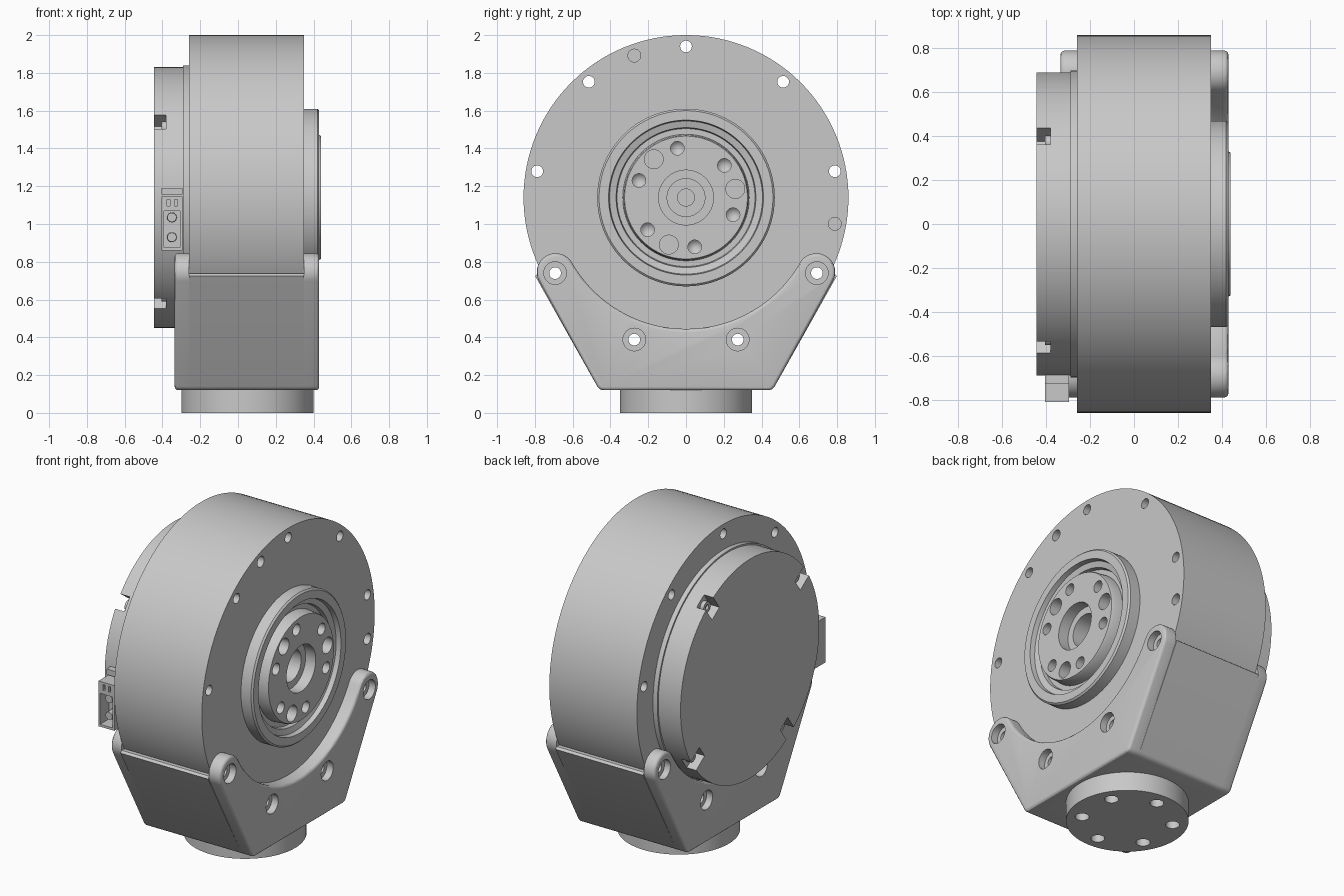
import bpy
import bmesh
from math import sin, cos, radians, tau
from mathutils import Matrix, Vector

if "Cube" in bpy.data.objects:
    bpy.data.objects.remove(bpy.data.objects["Cube"], do_unlink=True)

HUB_Z = 1.14          # height of the motor axis
BOLT_R = 0.80         # bolt circle of the housing
grey = bpy.data.materials.new("light_grey_metal")
grey.use_nodes = True
GREY = (0.58, 0.58, 0.58, 1)
grey.diffuse_color = GREY
grey.node_tree.nodes["Principled BSDF"].inputs["Base Color"].default_value = GREY


def finish(name, bm):
    bmesh.ops.recalc_face_normals(bm, faces=bm.faces)
    mesh = bpy.data.meshes.new(name)
    bm.to_mesh(mesh)
    bm.free()
    mesh.materials.append(grey)
    obj = bpy.data.objects.new(name, mesh)
    bpy.context.collection.objects.link(obj)
    return obj


def lathe(bm, profile, centre, steps=32, upright=False):
    """Spin (along, radius) points about the x axis, or the z axis if upright."""
    part = bmesh.new()
    verts = [part.verts.new((a, 0, r)) for a, r in profile]
    edges = [part.edges.new(pair) for pair in zip(verts, verts[1:])]
    bmesh.ops.spin(part, geom=verts + edges, cent=(0, 0, 0), axis=(1, 0, 0),
                   angle=tau, steps=steps)
    bmesh.ops.remove_doubles(part, verts=part.verts, dist=1e-5)
    bmesh.ops.recalc_face_normals(part, faces=part.faces)
    turn = Matrix.Rotation(radians(-90), 4, 'Y') if upright else Matrix()
    part.transform(Matrix.Translation(centre) @ turn)
    tmp = bpy.data.meshes.new("tmp")
    part.to_mesh(tmp)
    part.free()
    bm.from_mesh(tmp)
    bpy.data.meshes.remove(tmp)


def rod(bm, a0, a1, r, centre, steps=32, upright=False):
    lathe(bm, [(a0, 0), (a0, r), (a1, r), (a1, 0)], centre, steps, upright)


def box(bm, lo, hi, turn=Matrix()):
    lo, hi = Vector(lo), Vector(hi)
    size = Matrix.Diagonal((*(hi - lo), 1))
    bmesh.ops.create_cube(bm, size=1,
                          matrix=turn @ Matrix.Translation((lo + hi) / 2) @ size)


def cut(obj, cutter_bm):
    cutter = finish("cutter", cutter_bm)
    cutter.hide_render = True
    mod = obj.modifiers.new("cut", 'BOOLEAN')
    mod.operation, mod.solver, mod.object = 'DIFFERENCE', 'EXACT', cutter
    bpy.context.view_layer.objects.active = obj
    bpy.ops.object.modifier_apply(modifier=mod.name)
    bpy.data.objects.remove(cutter, do_unlink=True)


def around(angle, r):
    """Point on a circle about the motor axis, angle from +y towards +z."""
    a = radians(angle)
    return (0, r * cos(a), HUB_Z + r * sin(a))


def arc(cy, cz, r, start, end, n):
    steps = [radians(start + (end - start) * i / n) for i in range(n + 1)]
    return [(cy + r * cos(a), cz + r * sin(a)) for a in steps]


def bolt_holes():
    bm = bmesh.new()
    for i in range(9):
        rod(bm, -0.6, 0.6, 0.031, around(90 + 40 * i, BOLT_R), 24)
    return bm


# Housing with output flange, recessed seal ring and stepped bore
bm = bmesh.new()
lathe(bm, [(-0.26, 0), (-0.26, 0.86), (0.35, 0.86), (0.35, 0.47), (0.42, 0.47),
           (0.43, 0.46), (0.43, 0.41), (0.40, 0.405), (0.39, 0.37), (0.365, 0.365),
           (0.365, 0.335), (0.43, 0.33), (0.44, 0.325), (0.44, 0.145), (0.37, 0.145),
           (0.37, 0.10), (0.2, 0.10), (0.2, 0.045), (0.1, 0.045), (0.1, 0)],
      (0, 0, HUB_Z), 128)
housing = finish("motor_housing", bm)
cut(housing, bolt_holes())

# Blind pin holes in the rim and the ring of holes in the output disc
bm = bmesh.new()
for angle in (110, -10):
    rod(bm, 0.15, 0.5, 0.034, around(angle, BOLT_R), 24)
for angle in (10, 130, 250):
    rod(bm, 0.36, 0.5, 0.05, around(angle, 0.265), 32)
    for side in (-30, 30):
        lathe(bm, [(0.35, 0), (0.39, 0.036), (0.5, 0.036), (0.5, 0)],
              around(angle + side, 0.265), 24)
cut(housing, bm)

# Rear cover with four rim notches
bm = bmesh.new()
lathe(bm, [(-0.445, 0), (-0.445, 0.69), (-0.29, 0.69), (-0.29, 0.70),
           (-0.255, 0.70), (-0.255, 0)], (0, 0, HUB_Z), 128)
cover = finish("rear_cover", bm)
notches, screws = bmesh.new(), bmesh.new()
for i in range(4):
    angle = 54.5 + 90 * i
    turn = Matrix.Translation((0, 0, HUB_Z)) @ Matrix.Rotation(radians(angle), 4, 'X')
    box(notches, (-0.6, 0.585, -0.045), (-0.38, 0.8, 0.045), turn)
    lathe(screws, [(-0.37, 0), (-0.37, 0.034), (-0.405, 0.034), (-0.405, 0.016),
                   (-0.39, 0.016), (-0.39, 0)], around(angle, 0.635), 24)
cut(cover, notches)
screw_heads = finish("cover_screws", screws)

# Bracket outline: half of it, from the bottom corner over the lobe
LOBE_Y, LOBE_Z = 0.69, 0.745
corner = arc(0.435, 0.16, 0.04, -90, -29, 5)
lobe = arc(LOBE_Y, LOBE_Z, 0.10, -29, 150.2, 20)
cradle = arc(0, HUB_Z, 0.695, -29.8, -150.2, 48)[1:-1]


def mirrored(points):
    return [(-y, z) for y, z in reversed(points)]


def slab(name, outline, x_in, x_out, rounding=0):
    bm = bmesh.new()
    face = bm.faces.new([bm.verts.new((x_in, y, z)) for y, z in outline])
    new = bmesh.ops.extrude_face_region(bm, geom=[face], use_keep_orig=True)["geom"]
    moved = [g for g in new if isinstance(g, bmesh.types.BMVert)]
    bmesh.ops.translate(bm, verts=moved, vec=(x_out - x_in, 0, 0))
    bmesh.ops.recalc_face_normals(bm, faces=bm.faces)
    if rounding:
        rim = [e for e in bm.edges
               if all(abs(v.co.x - x_out) < 1e-4 for v in e.verts)]
        bmesh.ops.bevel(bm, geom=rim, offset=rounding, segments=3, profile=0.5,
                        affect='EDGES')
    return finish(name, bm)


# Bracket cheeks with counterbored holes, and the block joining them
outline = corner + lobe + cradle + mirrored(lobe) + mirrored(corner)
cheeks = []
for name, x_in, x_out in (("left_bracket_cheek", 0.35, 0.43),
                          ("right_bracket_cheek", -0.26, -0.335)):
    cheek = slab(name, outline, x_in, x_out, 0.018)
    cut(cheek, bolt_holes())
    bores = bmesh.new()
    inward = x_out + (x_in - x_out) * 0.55
    for i in range(4):
        rod(bores, inward, x_out * 2, 0.06, around(210 + 40 * i, BOLT_R), 32)
    cut(cheek, bores)
    cheeks.append(cheek)
shoulder = [(0.799, 0.725), (0.785, 0.737)]
block = slab("bracket_block", corner + shoulder + mirrored(shoulder) + mirrored(corner),
             -0.26, 0.35)
cut(block, bolt_holes())

# Round foot with six mounting holes underneath
bm = bmesh.new()
rod(bm, 0, 0.13, 0.35, (0.05, 0, 0), 96, True)
foot = finish("mounting_foot", bm)
bm = bmesh.new()
for i in range(6):
    a = radians(30 + 60 * i)
    rod(bm, -0.1, 0.08, 0.04, (0.05 + 0.262 * cos(a), 0.262 * sin(a), 0), 24, True)
cut(foot, bm)

# Cable connector on the front of the cover
bm = bmesh.new()
box(bm, (-0.405, -0.81, 0.86), (-0.295, -0.62, 1.145))
socket = finish("connector_housing", bm)
bm = bmesh.new()
box(bm, (-0.393, -0.9, 0.875), (-0.307, -0.72, 1.07))
for x in (-0.375, -0.335):
    box(bm, (x, -0.9, 1.095), (x + 0.015, -0.75, 1.13))
cut(socket, bm)
bm = bmesh.new()
for z in (0.93, 1.035):
    pin = Matrix.Translation((-0.35, -0.72, z)) @ Matrix.Rotation(radians(90), 4, 'X')
    bmesh.ops.create_cone(bm, cap_ends=True, segments=24, radius1=0.028,
                          radius2=0.024, depth=0.13, matrix=pin)
pins = finish("connector_pins", bm)
bm = bmesh.new()
box(bm, (-0.405, -0.73, 1.155), (-0.295, -0.62, 1.19))
clip = finish("connector_clip", bm)

# Smooth the round walls and keep the machined edges sharp
bpy.ops.object.select_all(action='DESELECT')
for obj in [housing, cover, screw_heads, block, foot, pins] + cheeks:
    obj.select_set(True)
bpy.context.view_layer.objects.active = housing
bpy.ops.object.shade_smooth_by_angle(angle=radians(30))
